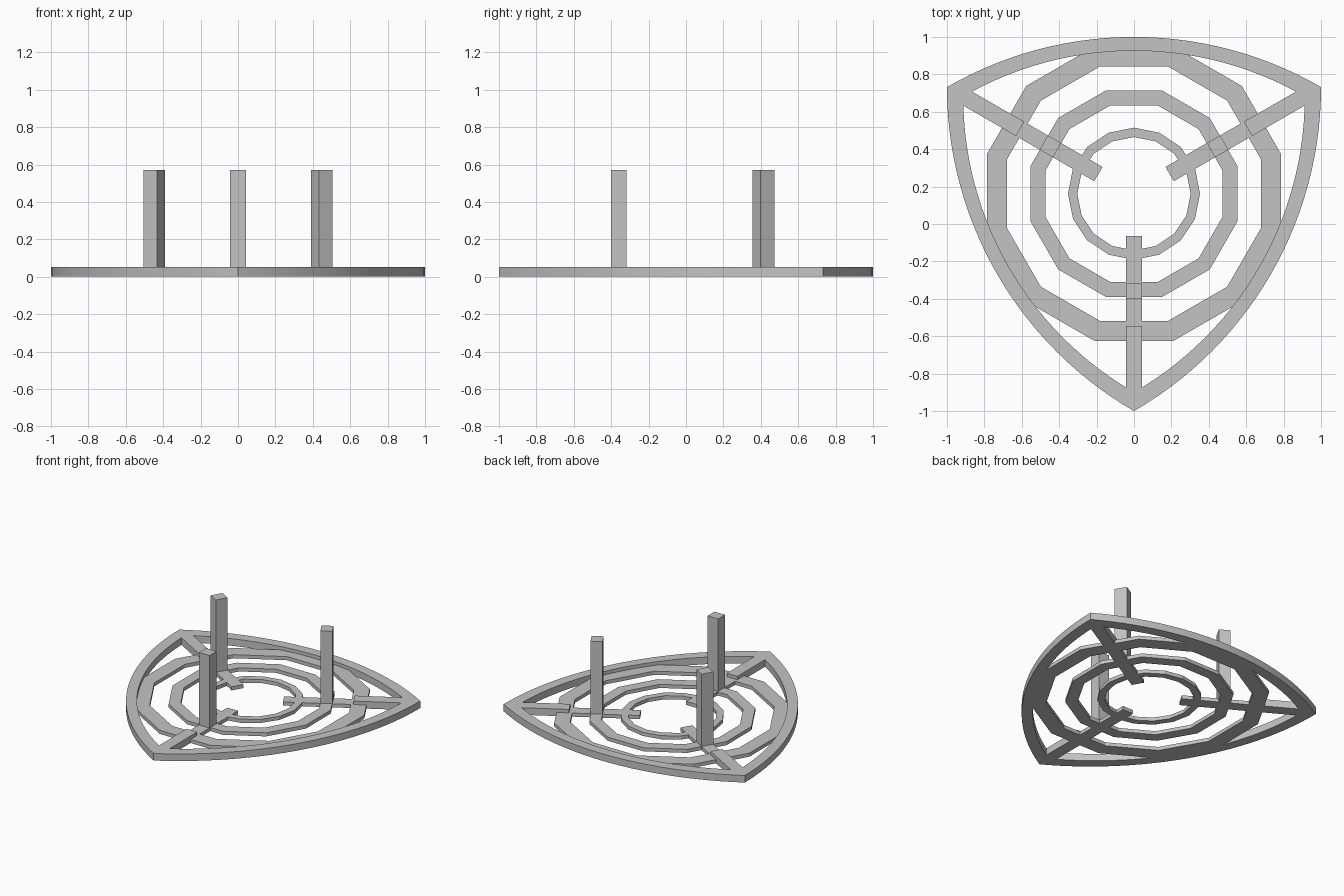
import bpy
import bmesh
from math import sin, cos, pi, radians, sqrt
from mathutils import Matrix, Vector

cube = bpy.data.objects.get("Cube")
if cube:
    bpy.data.objects.remove(cube, do_unlink=True)

CENTRE_Y = 0.157
FRAME_H = 0.053      # frame and raised spoke ends
LOW_H = 0.027        # rings and inner spokes
POST_TOP = 0.57
SPOKE_W = 0.088

grey = bpy.data.materials.new("plain grey")
grey.use_nodes = True
colour = (0.55, 0.55, 0.55, 1)
grey.diffuse_color = colour
grey.node_tree.nodes["Principled BSDF"].inputs["Base Color"].default_value = colour


def finish(name, bm):
    bmesh.ops.recalc_face_normals(bm, faces=bm.faces)
    mesh = bpy.data.meshes.new(name)
    bm.to_mesh(mesh)
    bm.free()
    mesh.materials.append(grey)
    obj = bpy.data.objects.new(name, mesh)
    bpy.context.collection.objects.link(obj)
    obj.location.y = CENTRE_Y
    return obj


def band(name, outer, inner, height):
    """Flat closed band between two matching outlines."""
    bm = bmesh.new()
    loops = [[bm.verts.new((x, y, z)) for x, y in outline]
             for outline, z in ((outer, 0), (outer, height), (inner, height), (inner, 0))]
    n = len(outer)
    for a, b in zip(loops, loops[1:] + loops[:1]):
        for i in range(n):
            j = (i + 1) % n
            bm.faces.new((a[i], a[j], b[j], b[i]))
    return finish(name, bm)


def polygon(sides, radius, turn):
    return [(radius * cos(turn + 2 * pi * i / sides), radius * sin(turn + 2 * pi * i / sides))
            for i in range(sides)]


def bar(name, start, end, width, height, angle):
    """Box running outwards from the centre at the given angle."""
    bm = bmesh.new()
    bmesh.ops.create_cube(bm, size=1)
    bmesh.ops.scale(bm, vec=(end - start, width, height), verts=bm.verts)
    bmesh.ops.translate(bm, vec=((start + end) / 2, 0, height / 2), verts=bm.verts)
    bmesh.ops.rotate(bm, matrix=Matrix.Rotation(angle, 3, 'Z'), verts=bm.verts)
    return finish(name, bm)


# Curved triangular frame: each side is an arc around the opposite corner
side = 2.0
corner_r = side / sqrt(3)
steps = 28
outline = []
for k in range(3):
    opposite = radians(-90 + 120 * k)
    pivot = Vector((cos(opposite), sin(opposite))) * corner_r
    for i in range(steps):
        a = opposite + pi + radians(-30 + 60 * i / steps)
        outline.append((pivot.x + side * cos(a), pivot.y + side * sin(a)))
# match the rounded centre so the frame spans exactly two units
shift = (corner_r - 1) - CENTRE_Y
outline_inner = [(x * 0.913, y * 0.913 + shift) for x, y in outline]
outline = [(x, y + shift) for x, y in outline]
frame = band("triangular_frame", outline, outline_inner, FRAME_H)
bpy.ops.object.select_all(action='DESELECT')
frame.select_set(True)
bpy.context.view_layer.objects.active = frame
bpy.ops.object.shade_smooth_by_angle(angle=radians(30))

# Concentric rings
flat = cos(pi / 12)
for name, sides, r_out, r_in, turn in (
        ("outer_ring", 12, 0.787 / flat, 0.68 / flat, pi / 12),
        ("middle_ring", 12, 0.553 / flat, 0.472 / flat, pi / 12),
        ("inner_ring", 16, 0.353, 0.303, 0)):
    ring = band(name, polygon(sides, r_out, turn), polygon(sides, r_in, turn), LOW_H)
    ring.location.y += 0.005

# Spokes with raised ends, and upright posts on the middle ring
for label, degrees in (("front", -90), ("left", 30), ("right", 150)):
    angle = radians(degrees)
    bar(label + "_spoke", 0.22, 0.75, SPOKE_W, LOW_H, angle)
    bar(label + "_spoke_raised_end", 0.703, 1.09, SPOKE_W, FRAME_H, angle)
    bar(label + "_post", 0.475, 0.557, SPOKE_W, POST_TOP, angle)
